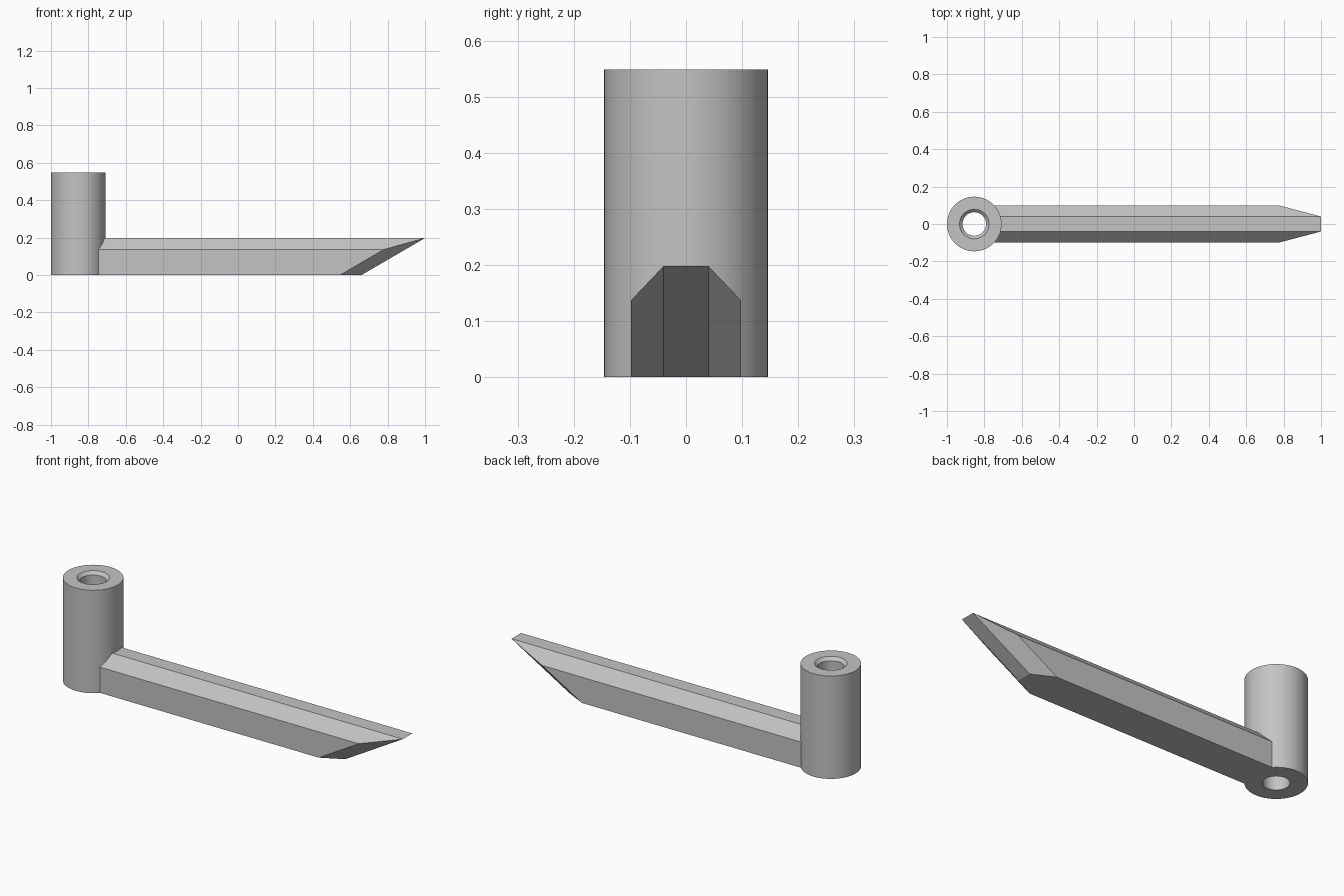
import bpy
import bmesh
import math
from mathutils import Matrix, Vector

if "Cube" in bpy.data.objects:
    bpy.data.objects.remove(bpy.data.objects["Cube"], do_unlink=True)

grey = bpy.data.materials.new("plain grey")
grey.use_nodes = True
grey.diffuse_color = (0.55, 0.55, 0.55, 1)
grey.node_tree.nodes["Principled BSDF"].inputs["Base Color"].default_value = (0.55, 0.55, 0.55, 1)


def make_object(name, bm):
    bmesh.ops.recalc_face_normals(bm, faces=bm.faces[:])
    mesh = bpy.data.meshes.new(name)
    bm.to_mesh(mesh)
    bm.free()
    mesh.materials.append(grey)
    obj = bpy.data.objects.new(name, mesh)
    bpy.context.collection.objects.link(obj)
    return obj


# Hollow post: closed wall profile (radius, height) spun about its axis
HEIGHT, BORE, RIM = 0.548, 0.063, 0.079
wall = [(BORE, 0), (0.146, 0), (0.146, HEIGHT), (RIM, HEIGHT), (BORE, HEIGHT - 0.016)]
bm = bmesh.new()
verts = [bm.verts.new((r, 0, z)) for r, z in wall]
edges = [bm.edges.new((verts[i - 1], verts[i])) for i in range(len(verts))]
bmesh.ops.spin(bm, geom=verts + edges, cent=(0, 0, 0), axis=(0, 0, 1),
               angle=math.tau, steps=72, use_merge=True)
bmesh.ops.remove_doubles(bm, verts=bm.verts[:], dist=0.0001)
bmesh.ops.transform(bm, matrix=Matrix.Translation((-0.854, 0, 0)), verts=bm.verts[:])
post = make_object("hollow_post", bm)
bpy.context.view_layer.objects.active = post
post.select_set(True)
bpy.ops.object.shade_smooth_by_angle(angle=math.radians(30))

# Arm: bevelled cross-section extruded from inside the post wall
SIDE, RIDGE, TOP, SHOULDER = 0.098, 0.04, 0.198, 0.137
half = [(SIDE, 0), (SIDE, SHOULDER), (RIDGE, TOP)]
section = half + [(-y, z) for y, z in reversed(half)]
bm = bmesh.new()
face = bm.faces.new([bm.verts.new((-0.76, y, z)) for y, z in section])
extruded = bmesh.ops.extrude_face_region(bm, geom=[face])["geom"]
bmesh.ops.translate(bm, vec=(1.9, 0, 0),
                    verts=[g for g in extruded if isinstance(g, bmesh.types.BMVert)])
bmesh.ops.recalc_face_normals(bm, faces=bm.faces[:])

# Pointed tip: one undercut in the middle and one swept cut on each side
rise = Vector((0.34, 0, TOP))
cuts = [Vector((0, 1, 0))] + [Vector((-0.115, s * (SIDE - RIDGE), 0)) for s in (1, -1)]
for i, across in enumerate(cuts):
    normal = rise.cross(across)
    if normal.x < 0:
        normal.negate()
    origin = (0.66, (0, RIDGE, -RIDGE)[i], 0)
    result = bmesh.ops.bisect_plane(bm, geom=bm.verts[:] + bm.edges[:] + bm.faces[:],
                                    plane_co=origin, plane_no=normal, clear_outer=True)
    rim = [g for g in result["geom_cut"] if isinstance(g, bmesh.types.BMEdge)]
    bmesh.ops.contextual_create(bm, geom=rim)
bmesh.ops.remove_doubles(bm, verts=bm.verts[:], dist=0.0005)
make_object("pointed_arm", bm)
